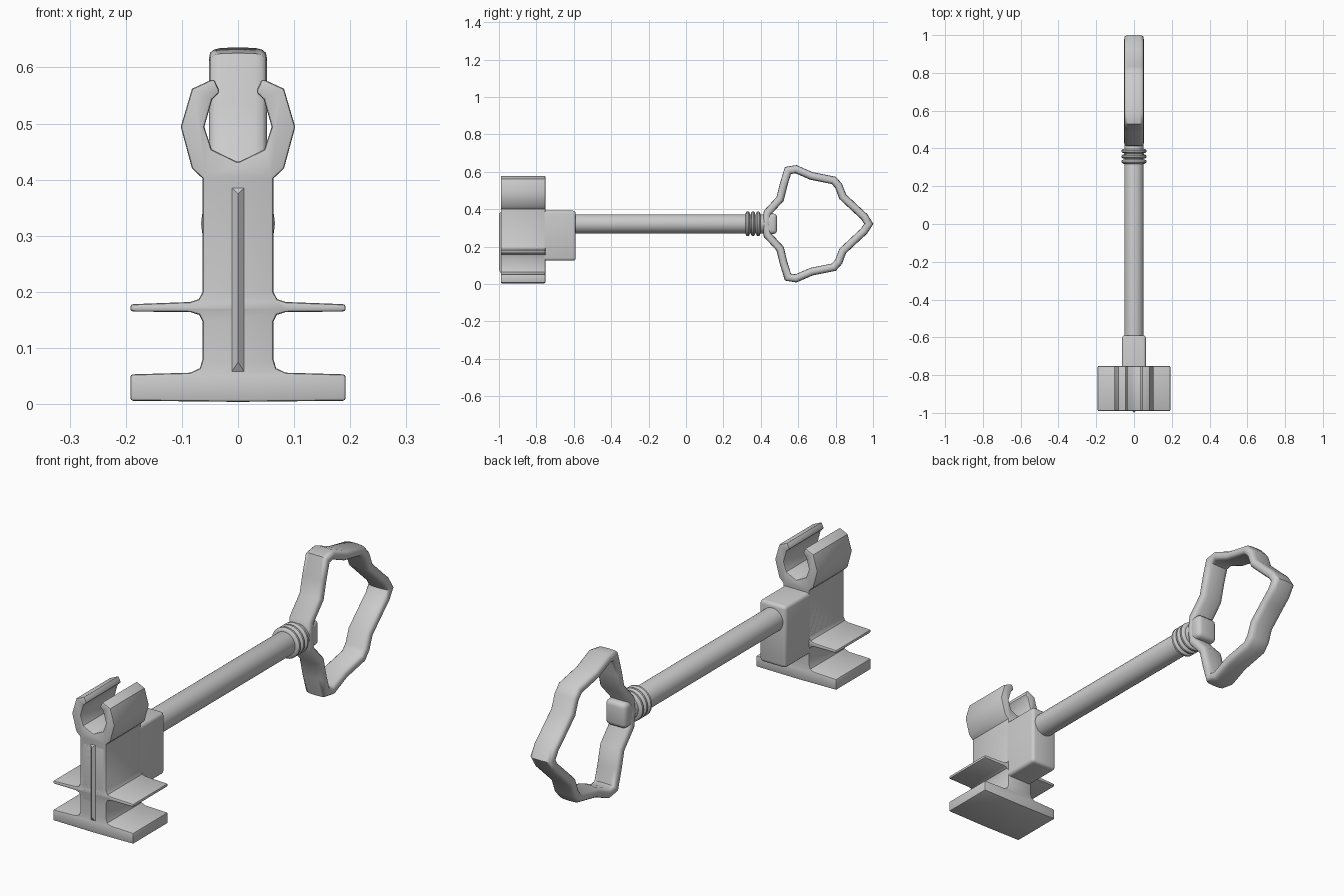
import bpy, bmesh
from math import cos, sin, pi, radians, copysign
from mathutils import Vector

if "Cube" in bpy.data.objects:
    bpy.data.objects.remove(bpy.data.objects["Cube"])

ZC = 0.322  # height of the shaft axis


def finish(bm, name, bevel=0, segs=3, angle=35):
    bmesh.ops.recalc_face_normals(bm, faces=bm.faces)
    me = bpy.data.meshes.new(name)
    bm.to_mesh(me)
    bm.free()
    ob = bpy.data.objects.new(name, me)
    bpy.context.collection.objects.link(ob)
    bpy.ops.object.select_all(action='DESELECT')
    ob.select_set(True)
    bpy.context.view_layer.objects.active = ob
    if bevel:
        m = ob.modifiers.new("bevel", 'BEVEL')
        m.width, m.segments, m.limit_method = bevel, segs, 'ANGLE'
        m.angle_limit = radians(50)
        bpy.ops.object.modifier_apply(modifier=m.name)
    bpy.ops.object.shade_smooth_by_angle(angle=radians(angle))
    return ob


def box(name, x, y0, y1, z0, z1, bevel):
    bm = bmesh.new()
    bmesh.ops.create_cube(bm, size=1)
    for v in bm.verts:
        v.co = (v.co.x * 2 * x, (y0 + y1) / 2 + v.co.y * (y1 - y0), (z0 + z1) / 2 + v.co.z * (z1 - z0))
    return finish(bm, name, bevel)


def lathe(name, profile, n=24):
    # profile of (radius, y) turned around the shaft axis
    bm = bmesh.new()
    rings = [[bm.verts.new((r * cos(2 * pi * i / n), y, ZC + r * sin(2 * pi * i / n)))
              for i in range(n)] for r, y in profile]
    for a, b in zip(rings, rings[1:]):
        for i in range(n):
            bm.faces.new((a[i], a[(i + 1) % n], b[(i + 1) % n], b[i]))
    bm.faces.new(rings[0])
    bm.faces.new(rings[-1])
    return finish(bm, name)


def extrude_y(name, half, y0, y1, bevel):
    # half outline in x/z, mirrored in x, then extruded along y
    pts = half + [(-x, z) for x, z in reversed(half) if x > 0]
    bm = bmesh.new()
    f = bm.faces.new([bm.verts.new((x, y0, z)) for x, z in pts])
    new = bmesh.ops.extrude_face_region(bm, geom=[f])["geom"]
    bmesh.ops.translate(bm, vec=(0, y1 - y0, 0), verts=[v for v in new if isinstance(v, bmesh.types.BMVert)])
    return finish(bm, name, bevel, 2)


# Key bit: base plate, thin side plates, column and open clip in one outline
bit = [(0, .004), (.192, .006), (.192, .053), (.085, .056), (.068, .064), (.063, .08),
       (.063, .147), (.069, .159), (.085, .164), (.192, .165), (.192, .178), (.085, .182),
       (.07, .187), (.063, .2), (.063, .402), (.082, .42), (.102, .494), (.082, .562),
       (.043, .58), (.032, .556), (.046, .543), (.06, .494), (.047, .454), (0, .431)]
extrude_y("bit_with_clip", bit, -.99, -.752, .005)

# Block joining bit and shaft
box("bit_block", .063, -.99, -.59, .125, .392, .014)

# Vertical ridge on the front of the bit
bm = bmesh.new()
lo = [bm.verts.new(p) for p in ((-.016, -.985, .05), (0, -1, .075), (.016, -.985, .05))]
hi = [bm.verts.new(p) for p in ((-.016, -.985, .39), (0, -1, .375), (.016, -.985, .39))]
for q in ((lo[0], lo[1], hi[1], hi[0]), (lo[1], lo[2], hi[2], hi[1]), (lo[2], lo[0], hi[0], hi[2]), lo, hi):
    bm.faces.new(q)
finish(bm, "front_ridge")

# Shaft and its decorative rings
lathe("shaft", [(.051, -.62), (.051, .42), (.045, .44)])
for y in (.33, .358, .386):
    lathe("ring", [(.05, y - .012), (.06, y - .01), (.066, y - .004), (.066, y + .004),
                   (.06, y + .01), (.05, y + .012)])

# Knob inside the bow
box("bow_knob", .05, .42, .487, ZC - .055, ZC + .055, .02)

# Bow: rounded strap swept around a symmetric wavy loop in the y/z plane
half = [(.428, 0), (.436, .06), (.503, .133), (.522, .21), (.545, .285), (.588, .292),
        (.67, .256), (.79, .232), (.816, .203), (.838, .145), (.915, .073), (.953, .038), (.977, 0)]
path = [Vector(p) for p in half] + [Vector((y, -z)) for y, z in half[-2:0:-1]]
N, S = len(path), 16
bm = bmesh.new()
rings = []
for k in range(N):
    p = path[k]
    d0 = (p - path[k - 1]).normalized()
    d1 = (path[(k + 1) % N] - p).normalized()
    t = (d0 + d1).normalized()
    n = Vector((-t.y, t.x)) / max(t.dot(d1), .85)
    ring = []
    for i in range(S):
        c, s = cos(2 * pi * i / S), sin(2 * pi * i / S)
        x = .052 * copysign(abs(c) ** .55, c)
        q = p + n * (.021 * copysign(abs(s) ** .6, s))
        ring.append(bm.verts.new((x, q.x, ZC + q.y)))
    rings.append(ring)
for k in range(N):
    a, b = rings[k], rings[(k + 1) % N]
    for i in range(S):
        bm.faces.new((a[i], a[(i + 1) % S], b[(i + 1) % S], b[i]))
finish(bm, "bow", angle=50)
